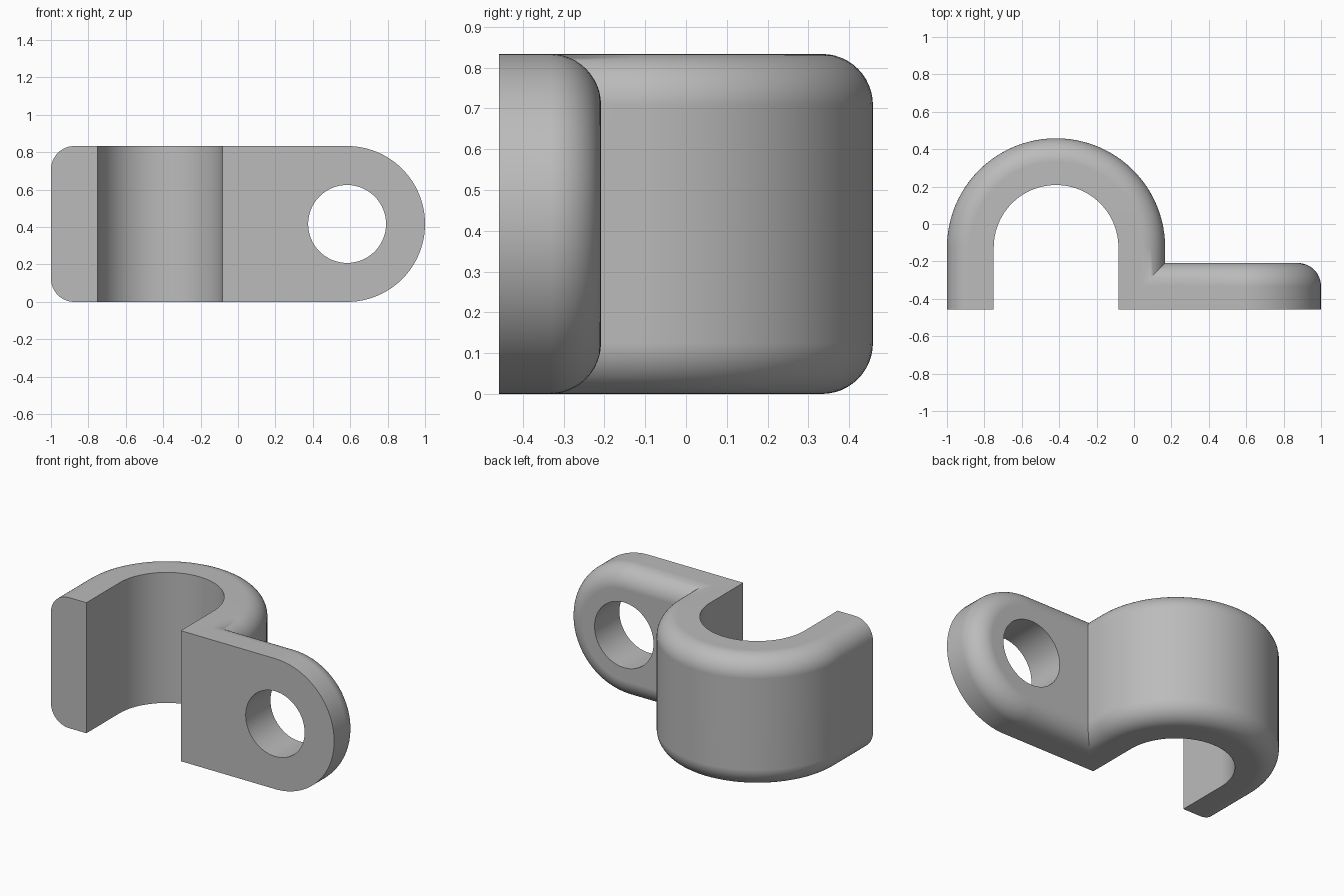
import bpy
import bmesh
from math import sin, cos, pi

cube = bpy.data.objects.get("Cube")
if cube:
    bpy.data.objects.remove(cube, do_unlink=True)

# Main dimensions
H = 0.8333                # height of the strap
T = 0.25                  # wall thickness
F = 0.125                 # fillet radius
R_IN, R_OUT = 0.3333, 0.5833
CX, CY = -0.4167, -0.125  # arch centre
FRONT = -0.4583
TAB_X, TAB_R, HOLE_R = 0.5833, H / 2, 0.2083
STEPS = 12                # fillet segments

grey = bpy.data.materials.new("plain_grey")
grey.use_nodes = True
colour = (0.5, 0.5, 0.5, 1)
grey.diffuse_color = colour
grey.node_tree.nodes["Principled BSDF"].inputs["Base Color"].default_value = colour


def loft(name, rings):
    """Skin a list of closed rings and cap both ends."""
    bm = bmesh.new()
    loops = [[bm.verts.new(p) for p in ring] for ring in rings]
    n = len(loops[0])
    for a, b in zip(loops, loops[1:]):
        for i in range(n):
            j = (i + 1) % n
            bm.faces.new((a[i], a[j], b[j], b[i]))
    bm.faces.new(loops[0])
    bm.faces.new(loops[-1])
    bmesh.ops.recalc_face_normals(bm, faces=bm.faces)
    mesh = bpy.data.meshes.new(name)
    bm.to_mesh(mesh)
    bm.free()
    mesh.materials.append(grey)
    obj = bpy.data.objects.new(name, mesh)
    bpy.context.collection.objects.link(obj)
    return obj


def combine(target, tool, operation):
    """Apply a boolean and delete the tool."""
    bpy.context.view_layer.objects.active = target
    mod = target.modifiers.new(operation, 'BOOLEAN')
    mod.operation, mod.solver, mod.object = operation, 'EXACT', tool
    bpy.ops.object.modifier_apply(modifier=mod.name)
    bpy.data.objects.remove(tool, do_unlink=True)


# Wall section as (radius, height), rounded on the two outer corners
quarter = [pi / 2 * i / STEPS for i in range(STEPS + 1)]
section = [(R_IN, H), (R_IN, 0)]
section += [(R_OUT - F + F * sin(a), F - F * cos(a)) for a in quarter]
section += [(R_OUT - F + F * cos(a), H - F + F * sin(a)) for a in quarter]

# Arched strap: left leg, half turn, right leg
stations = [(-1, 0, FRONT)]
stations += [(-cos(pi * i / 48), sin(pi * i / 48), CY) for i in range(49)]
stations += [(1, 0, FRONT)]
clamp = loft("pipe_clamp", [[(CX + r * dx, y + r * dy, z) for r, z in section]
                            for dx, dy, y in stations])


def tab_ring(y, inset):
    """Tab outline with a round end, shrunk by the inset."""
    r = TAB_R - inset
    arc = [-pi / 2 + pi * i / 48 for i in range(49)]
    ring = [(TAB_X + r * cos(a), y, H / 2 + r * sin(a)) for a in arc]
    return ring + [(0, y, H / 2 + r), (0, y, H / 2 - r)]


# Mounting tab, rounded along its back rim
back = FRONT + T
tab = loft("mounting_tab", [tab_ring(FRONT, 0)] +
           [tab_ring(back - F + F * sin(a), F - F * cos(a)) for a in quarter])

# Screw hole
turn = [2 * pi * i / 64 for i in range(64)]
hole = loft("screw_hole", [[(TAB_X + HOLE_R * cos(a), y, H / 2 + HOLE_R * sin(a))
                            for a in turn] for y in (FRONT - 0.1, back + 0.1)])
hole.hide_render = True

combine(tab, hole, 'DIFFERENCE')
combine(clamp, tab, 'UNION')

# Smooth curved faces, keep crisp edges and flat faces flat
bpy.ops.object.select_all(action='DESELECT')
clamp.select_set(True)
bpy.context.view_layer.objects.active = clamp
bpy.ops.object.shade_smooth_by_angle(angle=pi / 6)
weighted = clamp.modifiers.new("flat_normals", 'WEIGHTED_NORMAL')
weighted.keep_sharp = True
